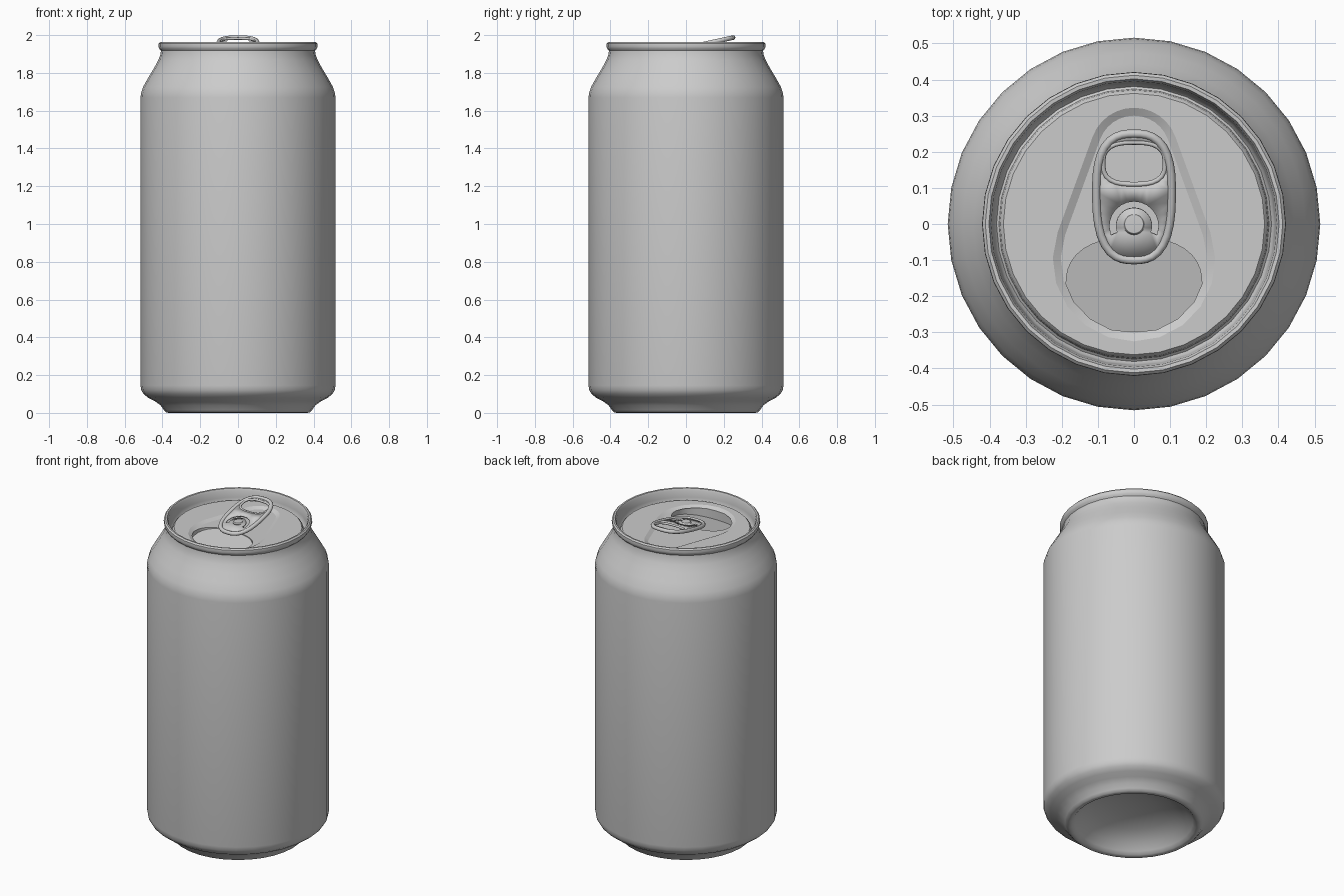
import bpy, bmesh
from math import sin, cos, pi, asin, radians
from mathutils import Vector

if "Cube" in bpy.data.objects:
    bpy.data.objects.remove(bpy.data.objects["Cube"])

SEG = 32
LID_Z, RECESS_Z = 1.905, 1.893


def finish(name, bm, angle=40):
    me = bpy.data.meshes.new(name)
    bm.to_mesh(me)
    bm.free()
    ob = bpy.data.objects.new(name, me)
    bpy.context.collection.objects.link(ob)
    smooth(ob, angle)
    return ob


def smooth(ob, angle=40):
    bpy.ops.object.select_all(action='DESELECT')
    ob.select_set(True)
    bpy.context.view_layer.objects.active = ob
    bpy.ops.object.shade_smooth_by_angle(angle=radians(angle))


def lathe(name, profile, angle=40):
    bm = bmesh.new()
    rings = []
    for r, z in profile:
        if r == 0:
            rings.append([bm.verts.new((0, 0, z))] * SEG)
        else:
            rings.append([bm.verts.new((r * cos(2 * pi * i / SEG), r * sin(2 * pi * i / SEG), z))
                          for i in range(SEG)])
    for a, b in zip(rings, rings[1:]):
        for i in range(SEG):
            j = (i + 1) % SEG
            bm.faces.new(list(dict.fromkeys((a[i], a[j], b[j], b[i]))))
    return finish(name, bm, angle)


def superellipse(cy, rx, top, bottom, n, count=40):
    pts = []
    for i in range(count):
        a = 2 * pi * i / count
        c, s = cos(a), sin(a)
        k = (abs(c) ** n + abs(s) ** n) ** (-1 / n)
        pts.append((rx * c * k, cy + (top if s > 0 else bottom) * s * k))
    return pts


def teardrop(y1, r1, y2, r2, n=12):
    # outline around a small rear circle and a large front circle
    a = asin((r2 - r1) / (y1 - y2))
    pts = []
    for cy, r, start, end in ((y1, r1, a, pi - a), (y2, r2, pi - a, 2 * pi + a)):
        for i in range(n + 1):
            t = start + (end - start) * i / n
            pts.append((r * cos(t), cy + r * sin(t)))
    return pts


def loop(bm, pts, height):
    vs = [bm.verts.new((x, y, height(y))) for x, y in pts]
    for i, v in enumerate(vs):
        bm.edges.new((v, vs[(i + 1) % len(vs)]))
    return vs


def fill(bm, *loops):
    edges = [bm.edges.get((v, l[(i + 1) % len(l)])) for l in loops for i, v in enumerate(l)]
    bmesh.ops.triangle_fill(bm, use_beauty=True, edges=edges, normal=(0, 0, 1))


def bridge(bm, a, b):
    for i in range(len(a)):
        j = (i + 1) % len(a)
        bm.faces.new((a[i], a[j], b[j], b[i]))


def face_up(bm):
    bm.normal_update()
    bmesh.ops.reverse_faces(bm, faces=[f for f in bm.faces if f.normal.z < -1e-4])


# can wall, domed base, neck, rolled rim and countersunk groove
lathe("can_body", [
    (0, 0.13), (0.12, 0.122), (0.22, 0.098), (0.30, 0.058), (0.335, 0.02), (0.35, 0.004),
    (0.365, 0), (0.38, 0.002), (0.392, 0.015), (0.41, 0.04), (0.44, 0.062), (0.475, 0.08),
    (0.50, 0.10), (0.512, 0.12), (0.516, 0.145), (0.516, 1.67), (0.513, 1.695), (0.503, 1.725),
    (0.475, 1.775), (0.445, 1.825), (0.423, 1.865), (0.411, 1.895), (0.408, 1.918),
    (0.417, 1.928), (0.421, 1.94), (0.42, 1.955), (0.412, 1.963), (0.402, 1.962),
    (0.396, 1.95), (0.392, 1.91), (0.388, 1.878), (0.381, 1.87), (0.374, 1.876),
    (0.371, 1.896), (0.362, LID_Z)])

# lid with a teardrop recess and a pushed-in mouth flap
bm = bmesh.new()
edge = loop(bm, [(0.362 * cos(2 * pi * i / SEG), 0.362 * sin(2 * pi * i / SEG))
                 for i in range(SEG)], lambda y: LID_Z)
outer = loop(bm, teardrop(0.2, 0.122, -0.1, 0.225), lambda y: LID_Z)
inner = loop(bm, teardrop(0.2, 0.1, -0.1, 0.203), lambda y: RECESS_Z)
mouth_pts = superellipse(-0.167, 0.188, 0.13, 0.13, 2.4)
mouth = loop(bm, mouth_pts, lambda y: RECESS_Z)
flap = loop(bm, mouth_pts, lambda y: RECESS_Z - 0.002 - 0.2 * (-0.035 - y))
fill(bm, edge, outer)
bridge(bm, outer, inner)
fill(bm, inner, mouth)
bridge(bm, mouth, flap)
fill(bm, flap)
face_up(bm)
finish("lid", bm, 25)


# pull tab, sloping up towards the back
def tab_z(y):
    return 1.987 - 0.22 * (0.25 - y)


outline = superellipse(0.09, 0.104, 0.16, 0.19, 2.7)
finger = superellipse(0.168, 0.086, 0.058, 0.058, 2.8, 32)
arc = [pi * (-0.12 + 1.24 * i / 14) for i in range(15)]
slot = ([(0.068 * cos(t), -0.005 + 0.068 * sin(t)) for t in arc]
        + [(0.05 * cos(t), -0.005 + 0.05 * sin(t)) for t in reversed(arc)])
bm = bmesh.new()
fill(bm, *[loop(bm, p, tab_z) for p in (outline, finger, slot)])
face_up(bm)
plate = finish("tab_plate", bm)
mod = plate.modifiers.new("thickness", 'SOLIDIFY')
mod.thickness = 0.008
mod.offset = 0

# curled edges of the tab and its finger hole
for name, pts, depth in (("tab_rim", outline, 0.012), ("finger_hole_rim", finger, 0.007)):
    cu = bpy.data.curves.new(name, 'CURVE')
    cu.dimensions = '3D'
    cu.bevel_depth = depth
    cu.bevel_resolution = 2
    sp = cu.splines.new('POLY')
    sp.points.add(len(pts) - 1)
    for p, (x, y) in zip(sp.points, pts):
        p.co = (x, y, tab_z(y), 1)
    sp.use_cyclic_u = True
    ob = bpy.data.objects.new(name, cu)
    bpy.context.collection.objects.link(ob)
    bpy.ops.object.select_all(action='DESELECT')
    ob.select_set(True)
    bpy.context.view_layer.objects.active = ob
    bpy.ops.object.convert(target='MESH')
    smooth(bpy.context.object, 60)

# rivet holding the tab
lathe("rivet", [(0.032, RECESS_Z), (0.026, 1.93), (0.03, 1.936), (0.026, 1.943), (0, 1.945)])
